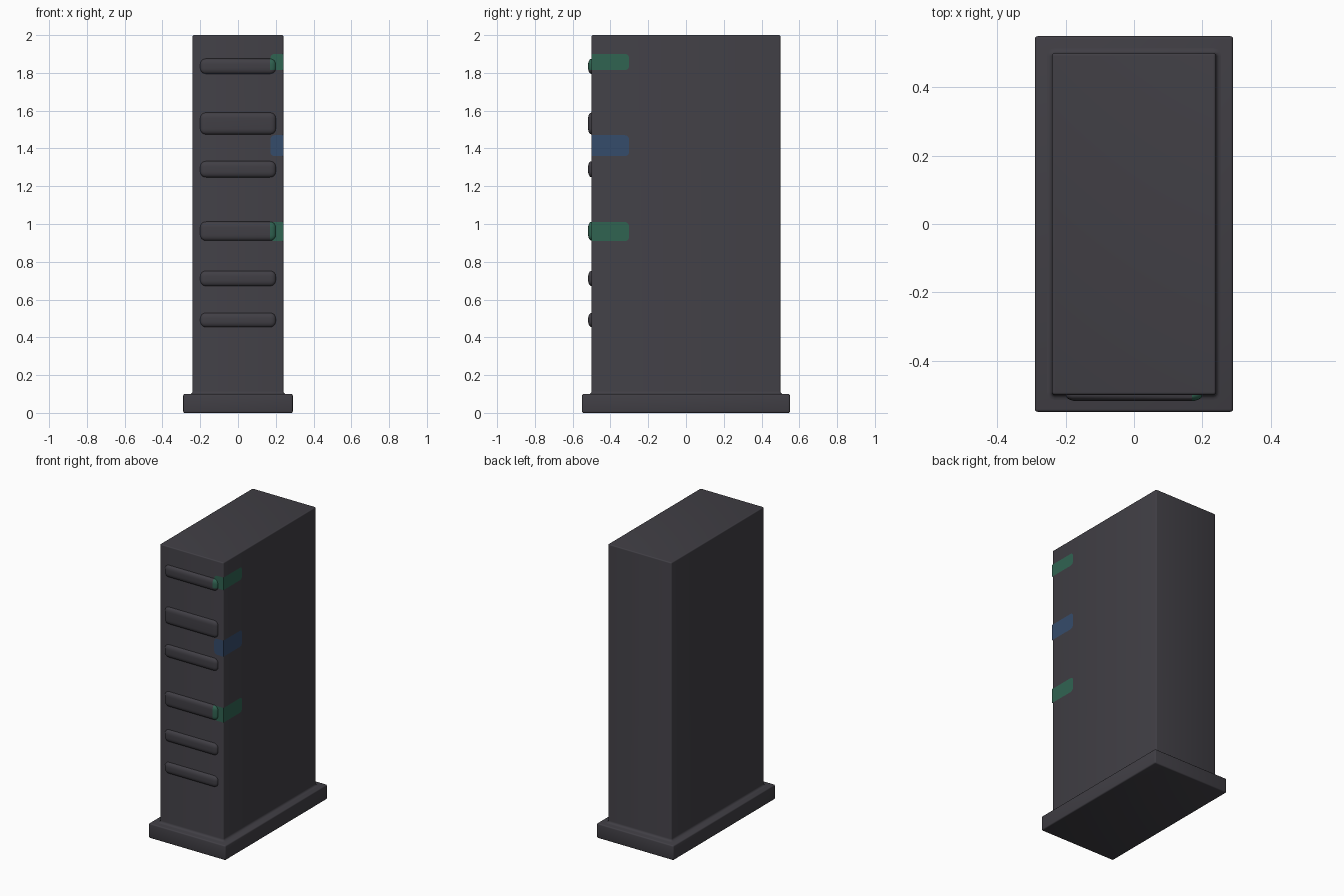
import bpy, bmesh, math

cube = bpy.data.objects.get("Cube")
if cube:
    bpy.data.objects.remove(cube, do_unlink=True)


def material(name, rgb):
    m = bpy.data.materials.new(name)
    m.use_nodes = True
    m.diffuse_color = (*rgb, 1)
    m.node_tree.nodes["Principled BSDF"].inputs["Base Color"].default_value = (*rgb, 1)
    return m


CHARCOAL = material("charcoal", (0.052, 0.049, 0.059))
GREEN = material("green", (0.03, 0.125, 0.083))
BLUE = material("blue", (0.036, 0.072, 0.147))

HALF_X, HALF_Y, TOP, BASE = 0.24, 0.5, 2.0, 0.1


def finish(bm, name, *mats):
    bmesh.ops.recalc_face_normals(bm, faces=bm.faces)
    mesh = bpy.data.meshes.new(name)
    bm.to_mesh(mesh)
    bm.free()
    for m in mats:
        mesh.materials.append(m)
    ob = bpy.data.objects.new(name, mesh)
    bpy.context.collection.objects.link(ob)
    bpy.ops.object.select_all(action="DESELECT")
    ob.select_set(True)
    bpy.context.view_layer.objects.active = ob
    bpy.ops.object.shade_smooth_by_angle(angle=math.radians(35))
    return ob


def rounded_box(size, centre, radius, segments):
    bm = bmesh.new()
    bmesh.ops.create_cube(bm, size=1)
    bmesh.ops.scale(bm, vec=size, verts=bm.verts)
    bmesh.ops.bevel(bm, geom=bm.edges[:], offset=radius, segments=segments,
                    profile=0.5, affect="EDGES")
    bmesh.ops.translate(bm, vec=centre, verts=bm.verts)
    return bm


def ring(bm, grow, z, corner=0.008, steps=4):
    """Rounded rectangle around the tower, grown outward."""
    verts = []
    for quadrant, (sx, sy) in enumerate([(1, 1), (-1, 1), (-1, -1), (1, -1)]):
        for i in range(steps):
            a = math.pi / 2 * (quadrant + i / (steps - 1))
            x = sx * (HALF_X - corner) + (corner + grow) * math.cos(a)
            y = sy * (HALF_Y - corner) + (corner + grow) * math.sin(a)
            verts.append(bm.verts.new((x, y, z)))
    return verts


# Base plinth
finish(rounded_box((0.58, 1.1, BASE), (0, 0, BASE / 2), 0.008, 3), "base", CHARCOAL)

# Tower body: flared foot, straight sides, softened top edge
bm = bmesh.new()
FLARE, EDGE = 0.015, 0.007
angles = [math.pi / 2 * i / 4 for i in range(5)]
levels = [(FLARE * (1 - math.sin(a)), BASE + FLARE * (1 - math.cos(a))) for a in angles]
levels += [(EDGE * (math.cos(a) - 1), TOP + EDGE * (math.sin(a) - 1)) for a in angles]
rings = [ring(bm, grow, z) for grow, z in levels]
for low, high in zip(rings, rings[1:]):
    for i in range(len(low)):
        j = (i + 1) % len(low)
        bm.faces.new((low[i], low[j], high[j], high[i]))
bm.faces.new(rings[0])
bm.faces.new(rings[-1])
finish(bm, "tower_body", CHARCOAL)

# Corner tags wrapping the front edge: name, bottom, top, material
tags = [("lower_tag", 0.91, 1.01, GREEN), ("middle_tag", 1.36, 1.47, BLUE),
        ("upper_tag", 1.815, 1.9, GREEN)]
TAG_FRONT, TAG_SIDE, LIFT = 0.07, 0.2, 0.0015


def tag_outline(length, z0, z1, radius=0.022, steps=6):
    """Points (distance from corner, z), rounded at the far end."""
    pts = [(0, z0)]
    for sign, z in ((-1, z0 + radius), (1, z1 - radius)):
        for i in range(steps):
            t = math.pi / 2 * i / (steps - 1)
            a = t - math.pi / 2 if sign < 0 else t
            pts.append((length - radius + radius * math.cos(a), z + radius * math.sin(a)))
    return pts + [(0, z1)]


for name, z0, z1, mat in tags:
    bm = bmesh.new()
    cx, cy = HALF_X + LIFT, -HALF_Y - LIFT
    bm.faces.new([bm.verts.new((cx, cy + d, z)) for d, z in tag_outline(TAG_SIDE, z0, z1)])
    bm.faces.new([bm.verts.new((cx - d, cy, z)) for d, z in tag_outline(TAG_FRONT, z0, z1)][::-1])
    bmesh.ops.remove_doubles(bm, verts=bm.verts, dist=1e-5)
    finish(bm, name, mat)

# Rounded ribs across the front: centre height, height
ribs = [(0.492, 0.075), (0.712, 0.08), (0.962, 0.1), (1.29, 0.085), (1.532, 0.115), (1.835, 0.08)]
BULGE, ROUND = 0.018, 0.03
for n, (z, height) in enumerate(ribs, 1):
    bm = rounded_box((0.4, 0.1, height), (0, 0, 0), ROUND, 6)
    bmesh.ops.scale(bm, vec=(1, BULGE / ROUND, 1), verts=bm.verts)
    depth = 0.05 * BULGE / ROUND
    bmesh.ops.translate(bm, vec=(0, depth - HALF_Y - BULGE, z), verts=bm.verts)
    # Tag colour carries over the rib end
    covered = [(a, b, m) for _, a, b, m in tags if a < z < b]
    for a, b, m in covered:
        edge_x = HALF_X - TAG_FRONT
        for co, no in (((edge_x, 0, 0), (1, 0, 0)), ((0, 0, a), (0, 0, 1)), ((0, 0, b), (0, 0, 1))):
            bmesh.ops.bisect_plane(bm, geom=bm.verts[:] + bm.edges[:] + bm.faces[:],
                                   plane_co=co, plane_no=no)
        for f in bm.faces:
            c = f.calc_center_median()
            f.material_index = int(c.x > edge_x and a < c.z < b)
    finish(bm, f"front_rib_{n}", CHARCOAL, *[m for _, _, m in covered])
